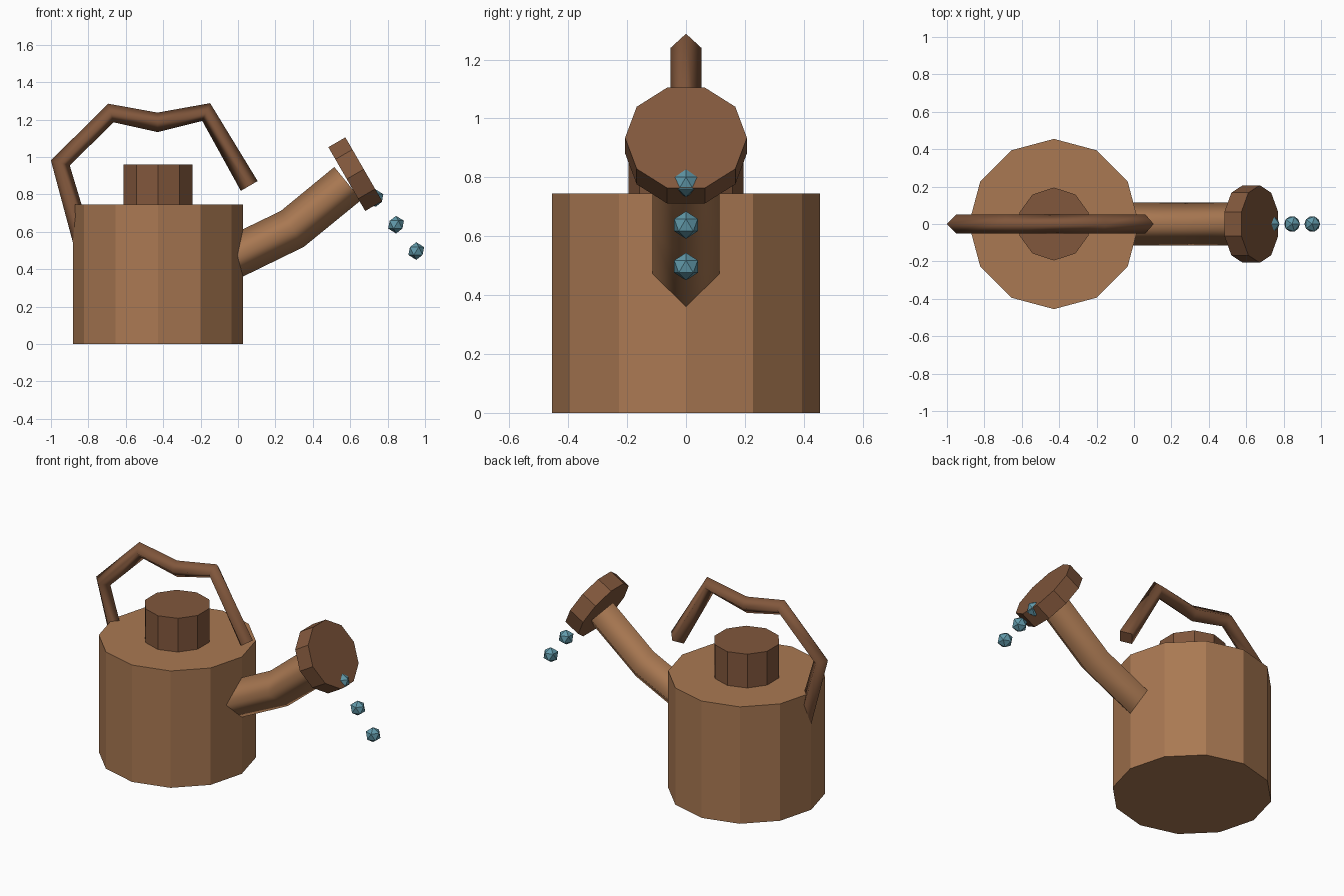
import bpy
from math import radians

if "Cube" in bpy.data.objects:
    bpy.data.objects.remove(bpy.data.objects["Cube"])


def material(name, color):
    m = bpy.data.materials.new(name)
    m.diffuse_color = (*color, 1)
    m.use_nodes = True
    m.node_tree.nodes["Principled BSDF"].inputs["Base Color"].default_value = m.diffuse_color
    return m


light_wood = material("light_brown", (0.40, 0.19, 0.085))
dark_wood = material("dark_brown", (0.22, 0.095, 0.045))
water = material("water", (0.12, 0.32, 0.40))


def cylinder(name, sides, radius, depth, loc, mat, tilt=0):
    bpy.ops.mesh.primitive_cylinder_add(vertices=sides, radius=radius, depth=depth,
                                        location=loc, rotation=(0, radians(tilt), 0))
    ob = bpy.context.object
    ob.name = name
    ob.data.materials.append(mat)
    return ob


def tube(name, path, radius, mat):
    """Square tube swept along a list of (x, z) points."""
    cu = bpy.data.curves.new(name, 'CURVE')
    cu.dimensions = '3D'
    cu.bevel_depth = radius
    cu.bevel_resolution = 0
    cu.use_fill_caps = True
    sp = cu.splines.new('POLY')
    sp.points.add(len(path) - 1)
    for p, (x, z) in zip(sp.points, path):
        p.co = (x, 0, z, 1)
    cu.materials.append(mat)
    ob = bpy.data.objects.new(name, cu)
    bpy.context.collection.objects.link(ob)
    return ob


# Body and filler neck
cylinder("body", 12, 0.455, 0.745, (-0.428, 0, 0.3725), light_wood)
cylinder("neck", 10, 0.195, 0.26, (-0.428, 0, 0.83), dark_wood)

# Spout and tilted sprinkler head
tube("spout", [(-0.05, 0.45), (0.29, 0.615), (0.587, 0.858)], 0.114, light_wood)
cylinder("sprinkler_head", 10, 0.207, 0.105, (0.627, 0, 0.908), dark_wood, tilt=60)

# Overhead handle
tube("handle", [(-0.82, 0.51), (-0.95, 0.968), (-0.68, 1.235), (-0.43, 1.185),
                (-0.17, 1.24), (0.06, 0.845)], 0.052, dark_wood)

# Falling water drops
for i, (x, z) in enumerate([(0.735, 0.78), (0.845, 0.638), (0.953, 0.497)]):
    bpy.ops.mesh.primitive_ico_sphere_add(subdivisions=1, radius=0.047, location=(x, 0, z))
    drop = bpy.context.object
    drop.name = f"water_drop_{i + 1}"
    drop.data.materials.append(water)
